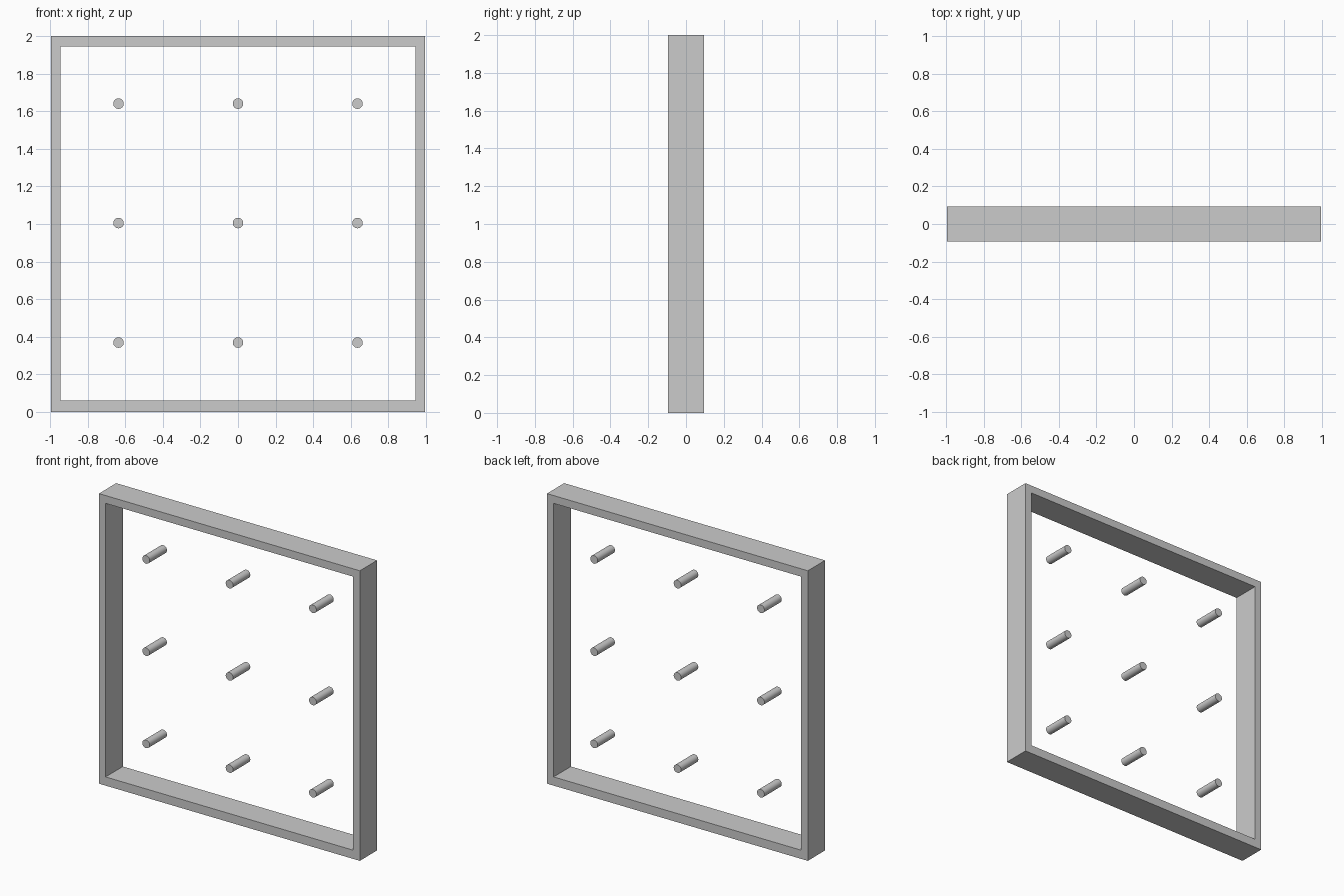
import bpy
import bmesh
import math

if "Cube" in bpy.data.objects:
    bpy.data.objects.remove(bpy.data.objects["Cube"])

HALF_W, HEIGHT, HALF_D = 0.995, 2.0, 0.094   # outer frame
IN_X, IN_Z0, IN_Z1 = 0.944, 0.06, 1.946      # opening
PEG_R, PEG_STEP, PEG_Z = 0.028, 0.636, 1.005


def rect(bm, hx, z0, z1, y):
    return [bm.verts.new((x, y, z)) for x, z in
            ((-hx, z0), (hx, z0), (hx, z1), (-hx, z1))]


# Square frame: one closed rectangular ring
bm = bmesh.new()
loops = [rect(bm, HALF_W, 0, HEIGHT, -HALF_D),
         rect(bm, IN_X, IN_Z0, IN_Z1, -HALF_D),
         rect(bm, IN_X, IN_Z0, IN_Z1, HALF_D),
         rect(bm, HALF_W, 0, HEIGHT, HALF_D)]
for k in range(4):
    a, b = loops[k], loops[(k + 1) % 4]
    for i in range(4):
        j = (i + 1) % 4
        bm.faces.new((a[i], a[j], b[j], b[i]))
bmesh.ops.recalc_face_normals(bm, faces=bm.faces)
mesh = bpy.data.meshes.new("frame")
bm.to_mesh(mesh)
bm.free()
bpy.context.collection.objects.link(bpy.data.objects.new("frame", mesh))

# Three by three grid of round pegs, as deep as the frame
for row in (-1, 0, 1):
    for col in (-1, 0, 1):
        bpy.ops.mesh.primitive_cylinder_add(
            vertices=32, radius=PEG_R, depth=2 * HALF_D,
            location=(col * PEG_STEP, 0, PEG_Z + row * PEG_STEP),
            rotation=(math.pi / 2, 0, 0))
        bpy.context.object.name = f"peg_row{row + 2}_col{col + 2}"
        bpy.ops.object.shade_smooth_by_angle(angle=math.radians(30))
